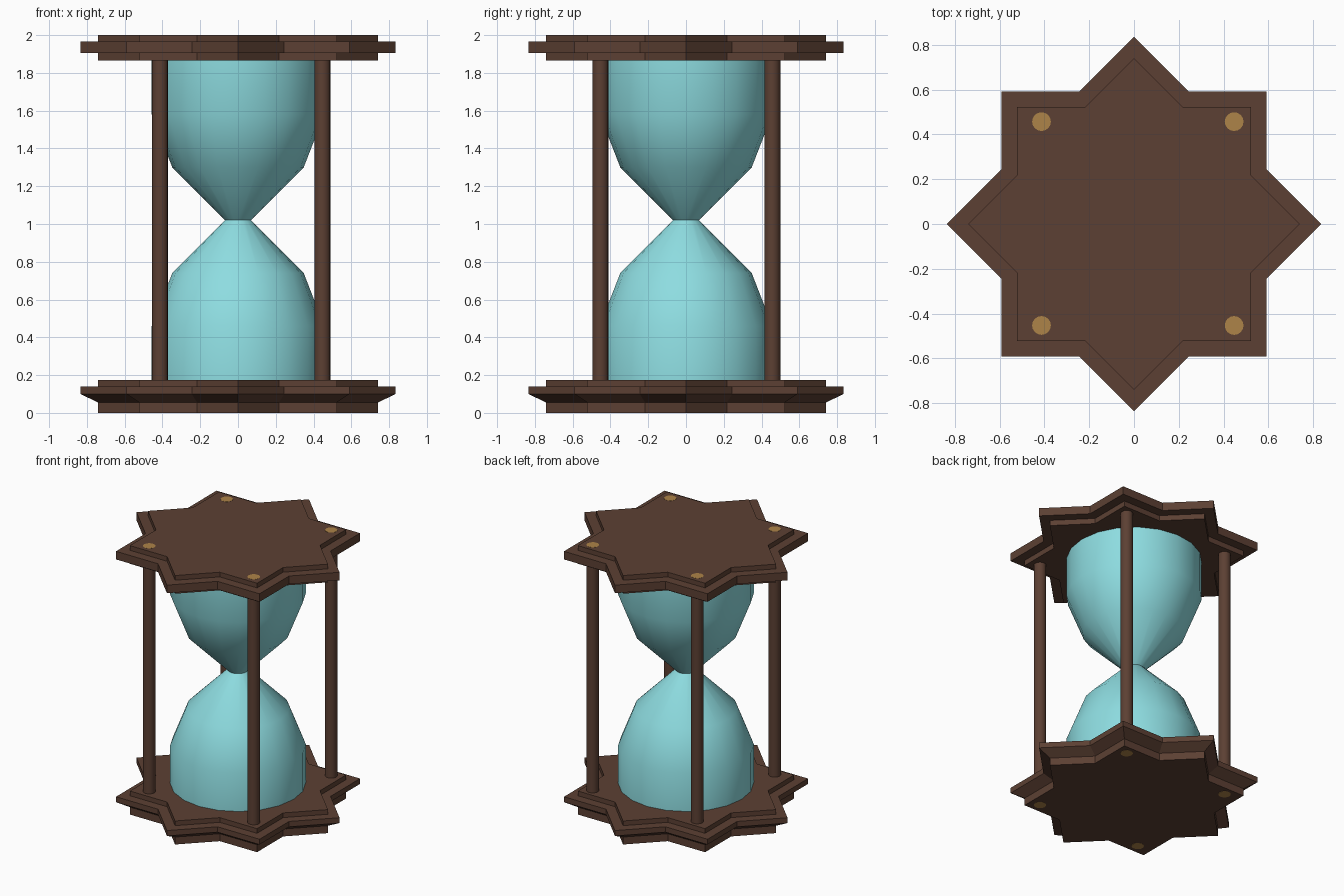
import bpy, bmesh, math

if "Cube" in bpy.data.objects:
    bpy.data.objects.remove(bpy.data.objects["Cube"])


def material(name, rgb):
    m = bpy.data.materials.new(name)
    m.diffuse_color = (*rgb, 1)
    m.use_nodes = True
    m.node_tree.nodes["Principled BSDF"].inputs["Base Color"].default_value = m.diffuse_color
    return m


wood = material("dark brown wood", (0.107, 0.051, 0.033))
glass = material("pale aqua glass", (0.27, 0.72, 0.75))
brass = material("brass", (0.42, 0.23, 0.065))


def circle(n, r):
    return [(r * math.cos(math.tau * i / n), r * math.sin(math.tau * i / n)) for i in range(n)]


def star(tip):
    # outline of two overlapping squares: eight tips, eight notches
    notch = tip * math.cos(math.pi / 4) / math.cos(math.pi / 8)
    return [((tip if i % 2 == 0 else notch) * math.cos(i * math.pi / 8),
             (tip if i % 2 == 0 else notch) * math.sin(i * math.pi / 8)) for i in range(16)]


def loft(name, rings, mat, smooth=None, centre=(0, 0)):
    # rings: list of (outline, z), bridged in order and capped at both ends
    bm = bmesh.new()
    loops = [[bm.verts.new((x + centre[0], y + centre[1], z)) for x, y in pts] for pts, z in rings]
    n = len(loops[0])
    for a, b in zip(loops, loops[1:]):
        for i in range(n):
            j = (i + 1) % n
            bm.faces.new((a[i], a[j], b[j], b[i]))
    bm.faces.new(loops[0][::-1])
    bm.faces.new(loops[-1])
    me = bpy.data.meshes.new(name)
    bm.to_mesh(me)
    bm.free()
    me.materials.append(mat)
    ob = bpy.data.objects.new(name, me)
    bpy.context.collection.objects.link(ob)
    if smooth:
        bpy.ops.object.select_all(action='DESELECT')
        ob.select_set(True)
        bpy.context.view_layer.objects.active = ob
        bpy.ops.object.shade_smooth_by_angle(angle=math.radians(smooth))
    return ob


# stepped star plates: (tip radius, height)
BASE = [(0.74, 0), (0.74, 0.055), (0.835, 0.10), (0.835, 0.14), (0.74, 0.14), (0.74, 0.175)]
TOP = [(0.74, 1.865), (0.74, 1.905), (0.835, 1.905), (0.835, 1.965), (0.74, 1.965), (0.74, 2.0)]
for name, prof in (("base_plate", BASE), ("top_plate", TOP)):
    loft(name, [(star(r), z) for r, z in prof], wood)

# glass bulbs joined at the neck
BULB = [(0.457, 0.17), (0.457, 0.46), (0.348, 0.74), (0.07, 1.02),
        (0.348, 1.30), (0.457, 1.58), (0.457, 1.87)]
loft("glass_bulbs", [(circle(20, r), z) for r, z in BULB], glass, 50)

# four posts with flush brass pegs above and below
for x, sx in ((-0.413, "left"), (0.447, "right")):
    for y, sy in ((-0.453, "front"), (0.457, "back")):
        tag = f"{sy}_{sx}"
        loft("post_" + tag, [(circle(16, 0.042), z) for z in (0.16, 1.88)], wood, 40, (x, y))
        loft("top_peg_" + tag, [(circle(16, 0.042), z) for z in (1.99, 2.001)], brass, None, (x, y))
        loft("bottom_peg_" + tag, [(circle(16, 0.042), z) for z in (-0.001, 0.01)], brass, None, (x, y))
